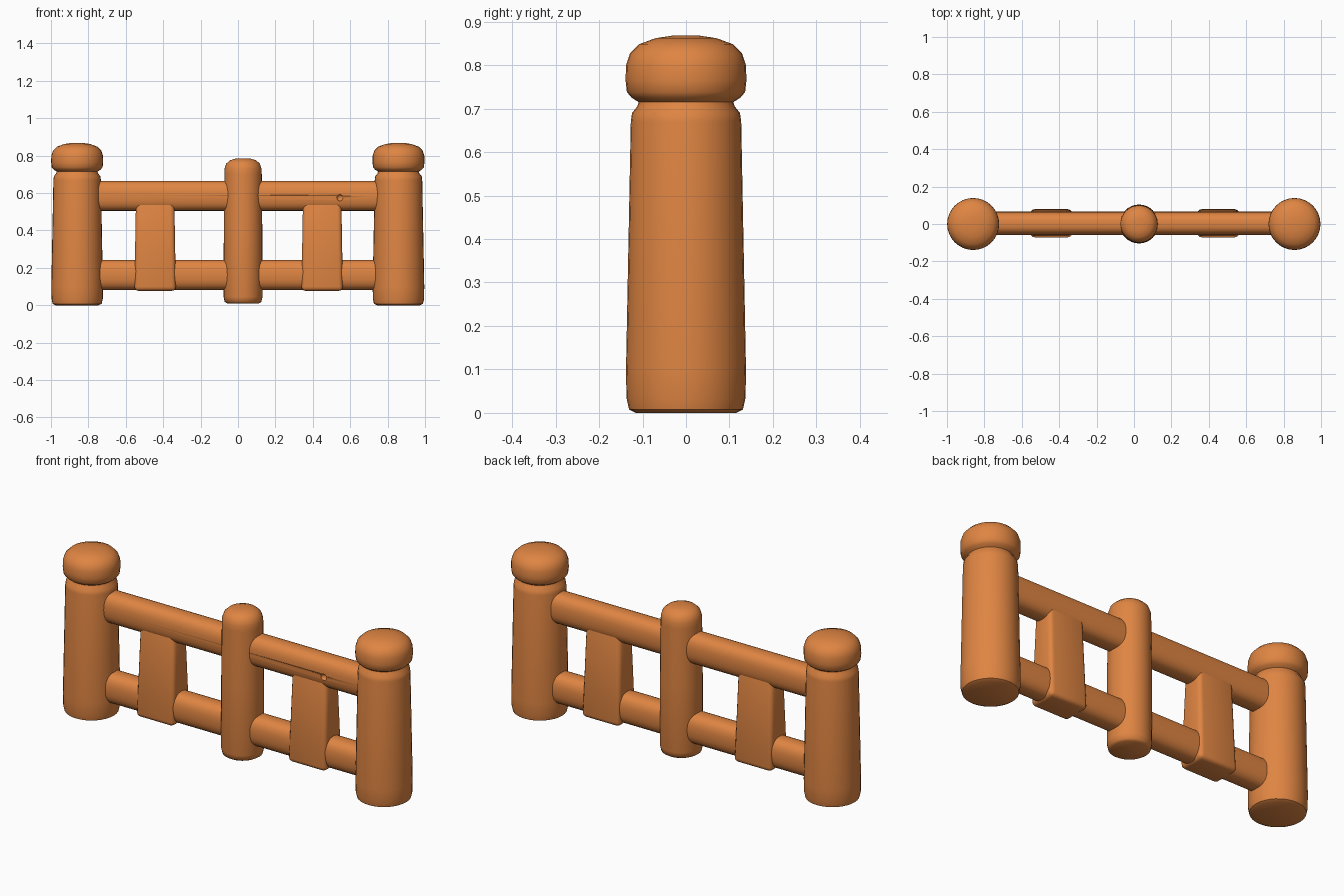
import bpy, bmesh, math
from mathutils import Vector

cube = bpy.data.objects.get("Cube")
if cube:
    bpy.data.objects.remove(cube, do_unlink=True)

wood = bpy.data.materials.new("orange wood")
wood.use_nodes = True
colour = (0.74, 0.235, 0.055, 1)
wood.diffuse_color = colour
bsdf = wood.node_tree.nodes["Principled BSDF"]
bsdf.inputs["Base Color"].default_value = colour
bsdf.inputs["Roughness"].default_value = 0.7


def finish(name, bm, angle=50):
    bmesh.ops.recalc_face_normals(bm, faces=bm.faces)
    mesh = bpy.data.meshes.new(name)
    bm.to_mesh(mesh)
    bm.free()
    mesh.materials.append(wood)
    obj = bpy.data.objects.new(name, mesh)
    bpy.context.collection.objects.link(obj)
    bpy.ops.object.select_all(action='DESELECT')
    obj.select_set(True)
    bpy.context.view_layer.objects.active = obj
    bpy.ops.object.shade_smooth_by_angle(angle=math.radians(angle))
    return obj


def loft(name, rings):
    """Skin a list of closed point rings and cap both ends."""
    bm = bmesh.new()
    loops = [[bm.verts.new(p) for p in ring] for ring in rings]
    n = len(loops[0])
    for a, b in zip(loops, loops[1:]):
        for i in range(n):
            j = (i + 1) % n
            bm.faces.new((a[i], a[j], b[j], b[i]))
    bm.faces.new(loops[0][::-1])
    bm.faces.new(loops[-1])
    return finish(name, bm)


def lathe(name, x, profile, sides=32):
    angles = [2 * math.pi * i / sides for i in range(sides)]
    return loft(name, [[(x + r * math.cos(a), r * math.sin(a), z) for a in angles]
                       for r, z in profile])


def rail(name, x0, x1, z, half_y=0.063, half_z=0.08, sides=28):
    """Rounded bar with a slightly squared oval section."""
    def ring(x):
        pts = []
        for i in range(sides):
            a = 2 * math.pi * i / sides
            c, s = math.cos(a), math.sin(a)
            pts.append((x, 0.003 + half_y * math.copysign(abs(c) ** 0.75, c),
                        z + half_z * math.copysign(abs(s) ** 0.8, s)))
        return pts
    return loft(name, [ring(x0), ring(x1)])


def slat(name, x):
    """Flat upright, thicker at the foot, with soft edges."""
    bm = bmesh.new()
    bmesh.ops.create_cube(bm, size=1)
    for v in bm.verts:
        top = v.co.z > 0
        v.co = Vector((x + v.co.x * (0.205 if top else 0.222),
                       0.004 + v.co.y * (0.11 if top else 0.152),
                       0.56 if top else 0.077))
    bmesh.ops.bevel(bm, geom=bm.edges[:], offset=0.022, segments=3,
                    profile=0.5, affect='EDGES')
    return finish(name, bm)


# End posts with a tapered shaft, neck and rounded cap
end_profile = [(0.115, 0), (0.131, 0.008), (0.137, 0.035), (0.138, 0.1), (0.127, 0.67),
               (0.124, 0.69), (0.112, 0.705), (0.109, 0.715), (0.125, 0.725),
               (0.136, 0.738), (0.139, 0.765), (0.138, 0.8), (0.129, 0.827),
               (0.108, 0.848), (0.07, 0.862), (0.03, 0.868)]
lathe("right_end_post", -0.86, end_profile)
lathe("left_end_post", 0.858, end_profile)

# Plain middle post with a domed top
mid_profile = [(0.085, 0.01), (0.098, 0.018), (0.104, 0.045), (0.103, 0.4), (0.1, 0.7),
               (0.099, 0.73), (0.09, 0.757), (0.07, 0.775), (0.04, 0.784), (0.015, 0.786)]
lathe("middle_post", 0.027, mid_profile)

# Horizontal rails
top_rail = rail("top_rail", -0.86, 0.858, 0.585)
rail("bottom_rail", -0.86, 0.858, 0.162)

# Upright slats between the posts
slat("right_slat", -0.443)
slat("left_slat", 0.45)

# Small knot hole in the front of the top rail
bm = bmesh.new()
bmesh.ops.create_icosphere(bm, subdivisions=2, radius=0.018)
bmesh.ops.translate(bm, verts=bm.verts, vec=(0.545, -0.062, 0.575))
knot = finish("knot_cutter", bm)
knot.hide_render = True
knot.hide_viewport = True
cut = top_rail.modifiers.new("knot hole", 'BOOLEAN')
cut.operation = 'DIFFERENCE'
cut.solver = 'EXACT'
cut.object = knot
